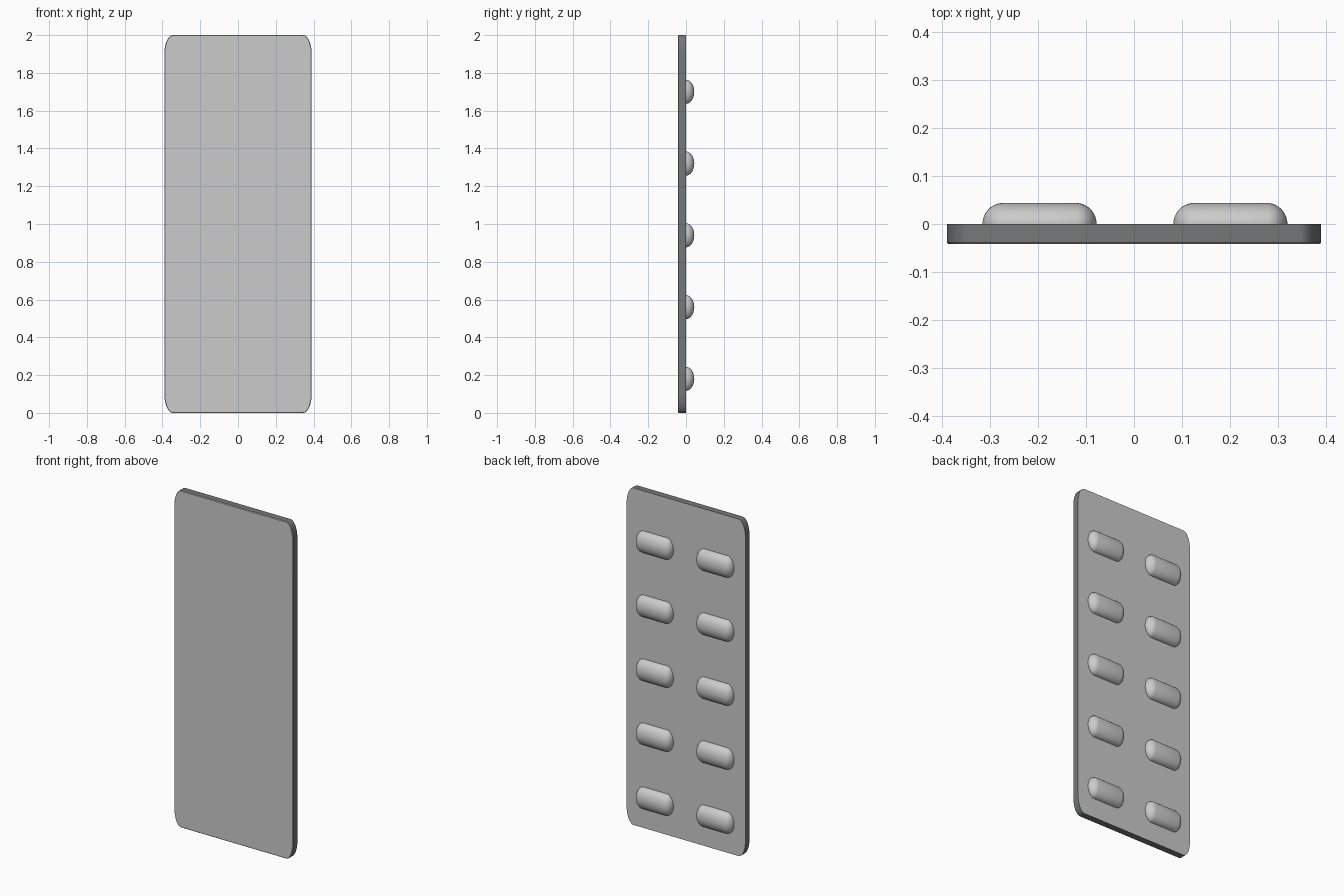
import bpy
import bmesh
from math import sin, cos, pi, copysign
from mathutils import Matrix

cube = bpy.data.objects.get("Cube")
if cube:
    bpy.data.objects.remove(cube, do_unlink=True)


def make_material(name, colour):
    mat = bpy.data.materials.new(name)
    mat.use_nodes = True
    mat.diffuse_color = colour
    mat.node_tree.nodes["Principled BSDF"].inputs["Base Color"].default_value = colour
    return mat


light_grey = make_material("light_grey", (0.6, 0.6, 0.6, 1))
dark_grey = make_material("dark_grey", (0.18, 0.19, 0.185, 1))


def add_object(name, bm, angle, materials):
    bmesh.ops.recalc_face_normals(bm, faces=bm.faces[:])
    mesh = bpy.data.meshes.new(name)
    bm.to_mesh(mesh)
    bm.free()
    for mat in materials:
        mesh.materials.append(mat)
    obj = bpy.data.objects.new(name, mesh)
    bpy.context.collection.objects.link(obj)
    bpy.ops.object.select_all(action="DESELECT")
    obj.select_set(True)
    bpy.context.view_layer.objects.active = obj
    bpy.ops.object.shade_smooth_by_angle(angle=angle)


def rounded_ring(bm, y, inset):
    """Tall rectangle with elliptical corners."""
    steps, rx, rz = 10, 0.045, 0.1
    ring = []
    for corner, (sx, sz) in enumerate([(1, 1), (-1, 1), (-1, -1), (1, -1)]):
        for i in range(steps + 1):
            a = (corner + i / steps) * pi / 2
            x = sx * (0.39 - rx) + (rx - inset) * cos(a)
            z = 1 + sz * (1 - rz) + (rz - inset) * sin(a)
            ring.append(bm.verts.new((x, y, z)))
    return ring


# Backing plate: light faces, softened front edge, dark rim
bm = bmesh.new()
rings = [rounded_ring(bm, y, inset)
         for y, inset in [(-0.042, 0.003), (-0.039, 0), (0, 0)]]
for band, (a, b) in enumerate(zip(rings, rings[1:])):
    for i in range(len(a)):
        j = (i + 1) % len(a)
        bm.faces.new((a[i], a[j], b[j], b[i])).material_index = band
bm.faces.new(rings[0])
bm.faces.new(rings[-1])
add_object("backing_plate", bm, 0.5, [light_grey, dark_grey])


def capsule(name, x, z):
    bm = bmesh.new()
    # An odd ring count leaves a middle band that stretches into the straight body
    bmesh.ops.create_uvsphere(bm, u_segments=32, v_segments=17, radius=1,
                              matrix=Matrix.Rotation(pi / 2, 4, "Y"))
    for v in bm.verts:
        v.co = (x + copysign(0.075, v.co.x) + 0.044 * v.co.x,
                0.044 * v.co.y, z + 0.064 * v.co.z)
    # Keep only the half that stands out of the plate
    bmesh.ops.bisect_plane(bm, geom=bm.verts[:] + bm.edges[:] + bm.faces[:],
                           plane_co=(0, -0.001, 0), plane_no=(0, 1, 0), clear_inner=True)
    add_object(name, bm, 0.8, [light_grey])


# Bumps on the back, in two columns of five
for row in range(5):
    for side, x in (("right", -0.197), ("left", 0.201)):
        capsule(f"capsule_{side}_{row + 1}", x, 0.18 + row * 0.38)
